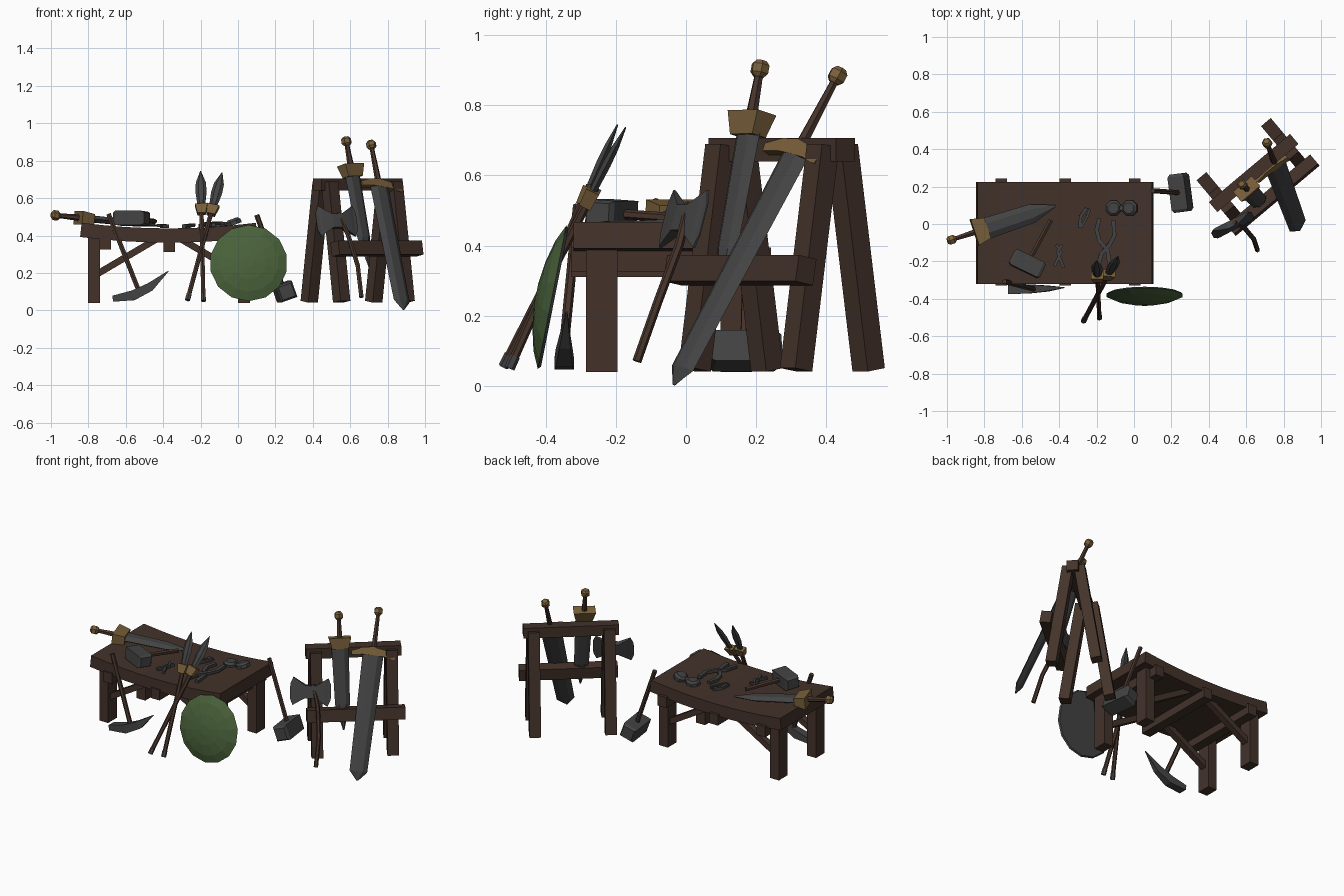
import bpy, bmesh, math
from mathutils import Vector as V

if "Cube" in bpy.data.objects:
    bpy.data.objects.remove(bpy.data.objects["Cube"])


def material(name, rgb):
    m = bpy.data.materials.new(name)
    m.diffuse_color = (*rgb, 1)
    m.use_nodes = True
    m.node_tree.nodes["Principled BSDF"].inputs["Base Color"].default_value = m.diffuse_color
    return m


WOOD = material("dark_wood", (0.056, 0.032, 0.023))
HANDLE = material("handle_wood", (0.062, 0.034, 0.024))
STEEL = material("dark_steel", (0.056, 0.056, 0.058))
BRASS = material("brass", (0.19, 0.115, 0.042))
GREEN = material("shield_green", (0.066, 0.12, 0.042))


def ngon(n):
    return [(math.cos((i + .5) * 2 * math.pi / n), math.sin((i + .5) * 2 * math.pi / n)) for i in range(n)]


SQUARE = [(-1, -1), (1, -1), (1, 1), (-1, 1)]
BLADE = [(-1, 0), (-.45, -1), (.45, -1), (1, 0), (.45, 1), (-.45, 1)]
X, Y, Z = V((1, 0, 0)), V((0, 1, 0)), V((0, 0, 1))


def sweep(name, path, sizes, mat, profile=SQUARE, side=X):
    """Sweep a profile along a path; sizes = (half width along side, half depth) per point."""
    path = [V(p) for p in path]
    if isinstance(sizes, tuple):
        sizes = [sizes] * len(path)
    bm, rings = bmesh.new(), []
    for i, p in enumerate(path):
        t = (path[min(i + 1, len(path) - 1)] - path[max(i - 1, 0)]).normalized()
        a = (V(side) - t * t.dot(V(side))).normalized()
        b = t.cross(a)
        rings.append([bm.verts.new(p + a * u * sizes[i][0] + b * v * sizes[i][1]) for u, v in profile])
    n = len(profile)
    for r, s in zip(rings, rings[1:]):
        for j in range(n):
            bm.faces.new((r[j], r[(j + 1) % n], s[(j + 1) % n], s[j]))
    bm.faces.new(rings[0])
    bm.faces.new(rings[-1])
    bmesh.ops.recalc_face_normals(bm, faces=bm.faces)
    me = bpy.data.meshes.new(name)
    bm.to_mesh(me)
    bm.free()
    me.materials.append(mat)
    ob = bpy.data.objects.new(name, me)
    bpy.context.collection.objects.link(ob)
    return ob


def along(p, q, fracs):
    return [V(p).lerp(V(q), f) for f in fracs]


# ---- Workbench: sagging top, cross beams, legs, braces ----
def sag(x):
    return 0.03 * max(0, 1 - ((x + .37) / .47) ** 2)


def surf(x, y, h=0.0):
    return V((x, y, .468 - sag(x) + h))


xs = [-.84 + .94 * i / 8 for i in range(9)]
sweep("bench_top", [surf(x, -.048, -.038) for x in xs], (.272, .038), WOOD, side=Y)
for x, z in ((-.71, .36), (-.368, .345), (.004, .36)):
    sweep("bench_cross_beam", [(x, -.328, z), (x, .242, z)], (.031, .034), WOOD)
for y in (-.24, .143):
    for x in (-.77, .032):
        sweep("bench_leg", [(x, y, .04), (x, y, .41)], (.032, .045), WOOD)
    for s in (-1, 1):
        sweep("bench_brace", [(-.37 + s * .39, y, .19), (-.37 + s * .05, y, .39)], (.02, .018), WOOD, side=Y)

# ---- A-frame weapon rack, turned 40 degrees ----
A = math.radians(40)
T = V((math.cos(A), math.sin(A), 0))
N = V((math.sin(A), -math.cos(A), 0))
C = V((.64, .2725, 0))


def rack(t, n, z):
    return C + T * t + N * n + Z * z


sweep("rack_top_beam", [rack(-.283, 0, .673), rack(.283, 0, .673)], (.035, .033), WOOD, side=N)
sweep("rack_front_rail", [rack(-.29, .157, .33), rack(.295, .157, .33)], (.033, .038), WOOD, side=N + Z * .18)
for t in (-.225, .225):
    for s in (-1, 1):
        sweep("rack_leg", [rack(t, s * .135, .046), rack(t, s * .035, .685)], (.034, .032), WOOD, side=T)


# ---- Swords ----
def sword(name, pommel, tip, side, g0, g1, half, wide):
    p, q, side = V(pommel), V(tip), V(side)
    d = (q - p).normalized()
    side = (side - d * d.dot(side)).normalized()
    sweep(name + "_pommel", [p + d * k for k in (0, .012, .036, .048)],
          [(.016, .016), (.027, .027), (.027, .027), (.016, .016)], BRASS, ngon(6), side)
    sweep(name + "_grip", along(p, q, (.04, g0 + .02)), [(.012, .012), (.018, .018)], HANDLE, ngon(6), side)
    if wide:  # crescent cross-guard
        c = p.lerp(q, g0)
        pts = [c + side * k * .13 + d * (.025 * k * k) for k in (-1, -.5, 0, .5, 1)]
        sweep(name + "_guard", pts, [(r, .02) for r in (.012, .02, .024, .02, .012)], BRASS, side=d)
        body = (.93, 1)
    else:  # flared collar guard
        sweep(name + "_guard", along(p, q, (g0, g1)), [(half + .014, .036), (half - .003, .026)],
              BRASS, side=side)
        body = (.72, 1)
    sweep(name + "_blade", along(p, q, (g0 + .02, g0 + (1 - g0) * body[0], 1)),
          [(half, .019), (half * .85, .016), (half * .08, .003)], STEEL, BLADE, side)


sword("left_rack_sword", (.575, .215, .927), (.70, .09, .235), T, .215, .31, .052, False)
sword("right_rack_sword", (.708, .443, .905), (.885, -.035, .003), T, .255, .3, .062, True)
sword("bench_sword", (-.998, -.092, .51), (-.42, .097, .452), (-.3, .95, 0), .25, .37, .06, False)

# ---- Double-bitted axe leaning on the rack ----
sweep("axe_handle", [(.66, -.14, .07), (.64, -.08, .24), (.59, -.02, .4), (.535, .01, .52)], (.013, .013), HANDLE, ngon(6))
hd = V((.885, .46, 0))
ks = (-.122, -.104, -.085, -.03, .03, .085, .104, .122)
axe_h = (.045, .085, .072, .038, .038, .072, .085, .045)
axe_t = (.002, .004, .009, .018, .018, .009, .004, .002)
sweep("axe_head", [V((.527, -.005, .476)) + hd * k for k in ks], list(zip(axe_h, axe_t)), STEEL, side=(-.2, .2, .95))


# ---- Hammers ----
def hammer(name, head, axis, end, half_len, w, h):
    head, axis, end = V(head), V(axis).normalized(), V(end)
    k = half_len
    sweep(name + "_head", [head + axis * f for f in (-k, -k + .015, k - .015, k)],
          [(w * .78, h * .78), (w, h), (w, h), (w * .78, h * .78)], STEEL, side=end - head)
    sweep(name + "_handle", along(head, end, (0, 1)), (.014, .014), HANDLE, ngon(6), axis)


hammer("sledgehammer", (.248, .167, .1), (-.13, 1, 0), (.1, .178, .51), .103, .046, .046)
hammer("bench_hammer", (-.57, -.212, .492), (.89, -.43, 0), (-.445, .02, .475), .092, .045, .038)

# ---- Pick leaning on the bench front ----
sweep("pick_handle", [(-.525, -.35, .09), (-.692, -.308, .515)], (.014, .014), HANDLE, ngon(6))
sweep("pick_head", [(-.67, -.347, .062), (-.56, -.347, .08), (-.47, -.345, .125), (-.372, -.34, .21)],
      [(.028, .016), (.024, .027), (.016, .023), (.002, .002)], STEEL, side=Y)

# ---- Two crossed spears ----
for name, tip, base in (("left_spear", (-.2, -.195, .745), (-.185, -.503, .05)),
                        ("right_spear", (-.085, -.172, .737), (-.27, -.52, .055))):
    sweep(name + "_shaft", along(base, tip, (.04, .75)), (.013, .013), HANDLE, ngon(6))
    sweep(name + "_butt", along(base, tip, (0, .05)), (.015, .015), STEEL, ngon(6))
    sweep(name + "_collar", along(base, tip, (.67, .74)), [(.022, .018), (.034, .02)], BRASS)
    sweep(name + "_head", along(base, tip, (.73, .84, .91, 1)),
          [(.02, .01), (.03, .012), (.027, .01), (.002, .002)], STEEL, BLADE)

# ---- Round shield: green dome, steel back ----
out = V((0, -.98, .195)).normalized()
sc = V((.057, -.378, .252))
shield = sweep("round_shield", [sc + out * k for k in (-.004, .004, .026, .042, .05)],
               [(r, r) for r in (.2, .208, .16, .095, .03)], GREEN, ngon(14))
shield.data.materials.append(STEEL)
for f in shield.data.polygons:
    if f.normal.dot(out) < -.5:
        f.material_index = 1


# ---- Small tools on the bench ----
def tool(name, pts, w=.009, h=.011):
    sweep(name, [surf(x, y, h) for x, y in pts], (w, .009), STEEL, side=(.8, .3, 0))


tool("tongs_left_arm", [(-.185, .03), (-.2, -.03), (-.185, -.09), (-.14, -.14), (-.13, -.24)], .011)
tool("tongs_right_arm", [(-.11, .02), (-.105, -.06), (-.13, -.11), (-.175, -.16), (-.195, -.24)], .011, .018)
tool("pliers_left_arm", [(-.385, -.11), (-.41, -.15), (-.375, -.235)], .008)
tool("pliers_right_arm", [(-.415, -.11), (-.39, -.15), (-.425, -.225)], .008, .015)
tool("hook_left", [(-.255, .085), (-.285, .04), (-.29, -.02)], .009)
tool("hook_right", [(-.235, .08), (-.26, .02), (-.285, -.02)], .007, .014)
for name, x, lean, z in (("left_weight", -.11, 0, .0), ("right_weight", -.02, .35, .008)):
    c, d = surf(x, .085, z), V((-lean, 0, 1)).normalized()
    sweep(name, [c + d * k for k in (-.005, .015, .028)], [(.044, .044), (.044, .044), (.03, .03)], STEEL, ngon(8))
tool("weight_link", [(-.09, .085), (-.04, .085)], .012)
